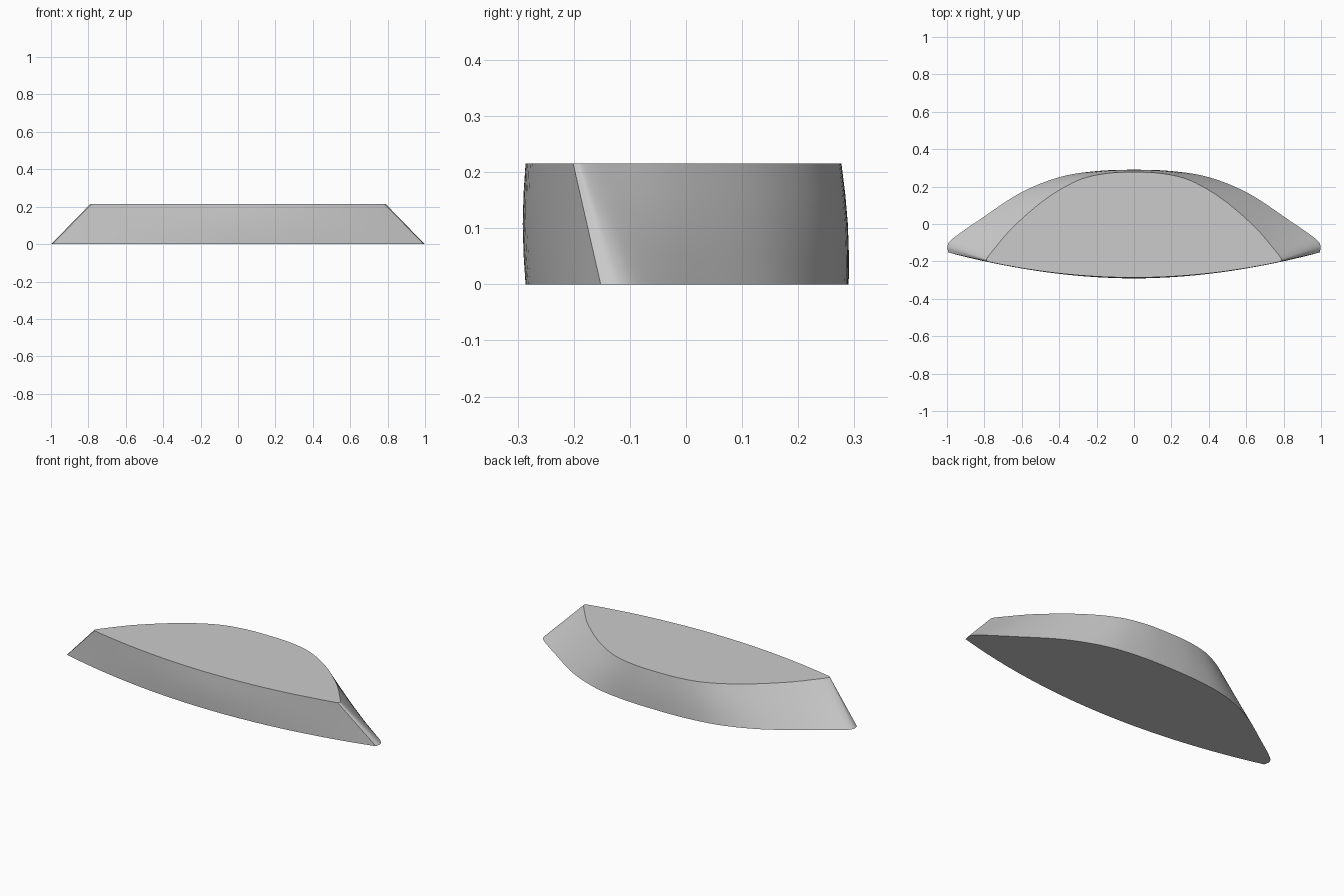
import bpy, bmesh, math

cube = bpy.data.objects.get("Cube")
if cube:
    bpy.data.objects.remove(cube)

HEIGHT = 0.215
STEPS = 6          # subdivisions of each profile span
FRONT_STEPS = 16   # subdivisions of each half of the front arc

# Rear half outlines, from the centre line to the sharp front corner
base_rear = [(0, 0.29), (0.2, 0.283), (0.4, 0.25), (0.61, 0.165), (0.83, 0.02),
             (0.965, -0.075), (0.997, -0.115), (0.993, -0.152)]
top_rear = [(0, 0.277), (0.15, 0.27), (0.3, 0.233), (0.47, 0.135), (0.64, -0.01),
            (0.745, -0.13), (0.787, -0.185), (0.782, -0.201)]


def smooth_curve(points):
    """Catmull-Rom curve through the points, mirrored at the centre line."""
    first = (-points[1][0], points[1][1])
    last = tuple(2 * a - b for a, b in zip(points[-1], points[-2]))
    p = [first] + points + [last]
    out = []
    for i in range(1, len(p) - 2):
        for s in range(STEPS):
            t = s / STEPS
            out.append(tuple(
                0.5 * (2 * b + (c - a) * t + (2 * a - 5 * b + 4 * c - d) * t ** 2
                       + (3 * b - a - 3 * c + d) * t ** 3)
                for a, b, c, d in zip(*p[i - 1:i + 3])))
    return out + [points[-1]]


def outline(rear):
    """Closed symmetric outline: curved rear and a shallow front arc."""
    half = smooth_curve(rear)
    cx, cy = half[-1]
    for s in range(1, FRONT_STEPS + 1):
        x = cx * (1 - s / FRONT_STEPS)
        half.append((x, -0.286 + (cy + 0.286) * (x / cx) ** 2))
    return half + [(-x, y) for x, y in half[-2:0:-1]]


# Loft the base outline to the top with a slight bulge in the wall
base, top = outline(base_rear), outline(top_rear)
bm = bmesh.new()
rings = []
LEVELS = 4
for k in range(LEVELS + 1):
    t = k / LEVELS
    bulge = 0.005 * math.sin(math.pi * t)
    ring = []
    for (bx, by), (tx, ty) in zip(base, top):
        x, y = bx + (tx - bx) * t, by + (ty - by) * t
        y += math.copysign(bulge, y) * max(0, 1 - abs(bx)) * min(1, abs(y) * 5)
        ring.append(bm.verts.new((x, y, HEIGHT * t)))
    rings.append(ring)
count = len(base)
for low, high in zip(rings, rings[1:]):
    for i in range(count):
        j = (i + 1) % count
        bm.faces.new((low[i], low[j], high[j], high[i]))
bm.faces.new(rings[0])
bm.faces.new(rings[-1])
bmesh.ops.recalc_face_normals(bm, faces=bm.faces[:])

mesh = bpy.data.meshes.new("curved_wedge")
bm.to_mesh(mesh)
bm.free()
body = bpy.data.objects.new("curved_wedge", mesh)
bpy.context.collection.objects.link(body)

# Plain grey surface
grey = bpy.data.materials.new("plain_grey")
grey.use_nodes = True
colour = (0.6, 0.6, 0.6, 1)
grey.diffuse_color = colour
grey.node_tree.nodes["Principled BSDF"].inputs["Base Color"].default_value = colour
mesh.materials.append(grey)

bpy.ops.object.select_all(action="DESELECT")
body.select_set(True)
bpy.context.view_layer.objects.active = body
bpy.ops.object.shade_smooth_by_angle(angle=math.radians(30))
